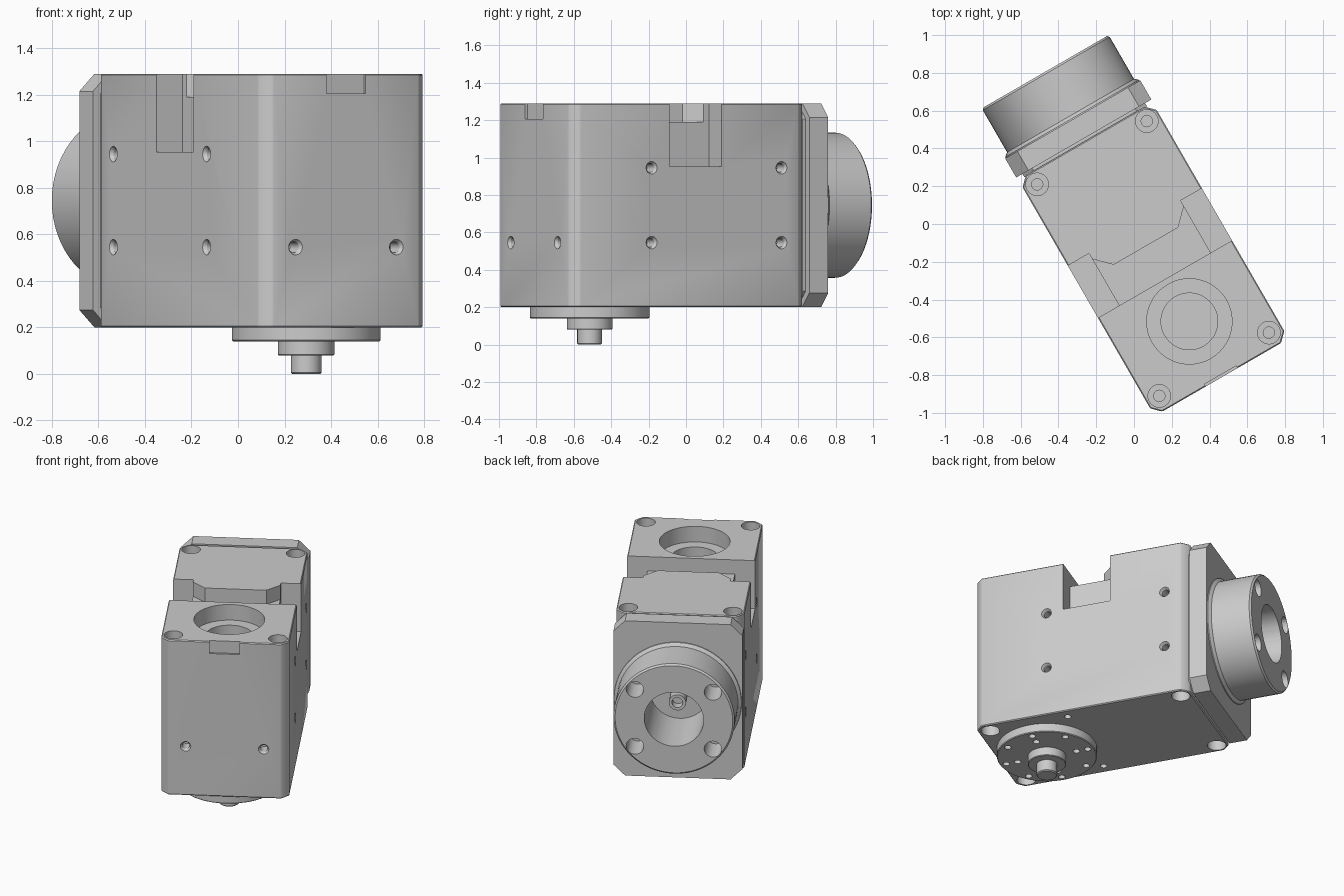
import bpy, bmesh, math
from mathutils import Vector, Matrix

if "Cube" in bpy.data.objects:
    bpy.data.objects.remove(bpy.data.objects["Cube"])

# Built in a local frame (Y = long axis), then everything is turned 30 degrees
ROT = Matrix.Rotation(math.radians(30), 4, 'Z') @ Matrix.Translation((-0.004, 0, 0))
Z0, Z1 = 0.20, 1.29           # housing bottom / top
W, V0, V1 = 0.41, -0.935, 0.51  # half width, front, back
OUT_V, HUB_Z = -0.593, 0.745  # output axis, input axis
parts = []


def finish(bm, name, keep=True):
    bmesh.ops.remove_doubles(bm, verts=bm.verts, dist=1e-5)
    bmesh.ops.recalc_face_normals(bm, faces=bm.faces)
    me = bpy.data.meshes.new(name)
    bm.to_mesh(me)
    bm.free()
    ob = bpy.data.objects.new(name, me)
    bpy.context.collection.objects.link(ob)
    if keep:
        parts.append(ob)
    else:
        ob.hide_render = True
    return ob


def lathe(bm, profile, pos, axis, seg=48):
    """Revolve (radius, height) points around axis through pos."""
    m = Matrix.Translation(pos) @ Vector(axis).to_track_quat('Z', 'Y').to_matrix().to_4x4()
    vs = [bm.verts.new(m @ Vector((r, 0, h))) for r, h in profile]
    es = [bm.edges.new(p) for p in zip(vs, vs[1:])]
    bmesh.ops.spin(bm, geom=vs + es, cent=pos, axis=Vector(axis), angle=2 * math.pi,
                   steps=seg, dvec=(0, 0, 0))


def prism(bm, pts, lo, hi, axis='Z'):
    """Extrude an outline along Z (points x,y) or Y (points x,z)."""
    place = (lambda a, b, t: (a, b, t)) if axis == 'Z' else (lambda a, b, t: (a, t, b))
    f = bm.faces.new([bm.verts.new(place(a, b, lo)) for a, b in pts])
    ext = bmesh.ops.extrude_face_region(bm, geom=[f])['geom']
    d = Vector(place(0, 0, hi - lo))
    bmesh.ops.translate(bm, vec=d, verts=[g for g in ext if isinstance(g, bmesh.types.BMVert)])


def rect(x0, x1, y0, y1, c=0):
    if c == 0:
        return [(x0, y0), (x1, y0), (x1, y1), (x0, y1)]
    return [(x0 + c, y0), (x1 - c, y0), (x1, y0 + c), (x1, y1 - c),
            (x1 - c, y1), (x0 + c, y1), (x0, y1 - c), (x0, y0 + c)]


def apply_mod(ob, kind, **props):
    md = ob.modifiers.new(kind.lower(), kind)
    for k, v in props.items():
        setattr(md, k, v)
    bpy.context.view_layer.objects.active = ob
    bpy.ops.object.modifier_apply(modifier=md.name)


def cut(bm, *targets):
    c = finish(bm, "cutter", keep=False)
    for t in targets:
        apply_mod(t, 'BOOLEAN', operation='DIFFERENCE', object=c, solver='EXACT')
    bpy.data.objects.remove(c, do_unlink=True)


def hole(r, depth):
    return [(0, 0.02), (r, 0.02), (r, -depth), (0, -depth)]


# Gearbox housing with chamfered corners
bm = bmesh.new()
prism(bm, rect(-W, W, V0, V1, 0.047), Z0, Z1)
housing = finish(bm, "housing")
apply_mod(housing, 'BEVEL', width=0.006, segments=1)

# Top saddle recess between the side slots
bm = bmesh.new()
prism(bm, [(-0.5, -0.335), (0.5, -0.335), (0.5, -0.016), (0.28, -0.016), (0.28, -0.05),
           (0.197, -0.133), (-0.197, -0.133), (-0.28, -0.05), (-0.28, -0.016), (-0.5, -0.016)],
      1.19, 1.4)
cut(bm, housing)
# Deep side slots and shallow front pocket
bm = bmesh.new()
for s in (-1, 1):
    prism(bm, rect(*sorted((s * 0.28, s * 0.5)), -0.335, -0.016), 0.953, 1.4)
prism(bm, rect(-0.097, 0.097, -1.0, V0 + 0.014), 1.205, 1.4)
cut(bm, housing)

# Housing holes: corner bolts, stepped bearing bore, threaded side holes
bm = bmesh.new()
bolt = [(0, 0.02), (0.06, 0.02), (0.06, -0.08), (0.03, -0.08), (0.03, -0.2), (0, -0.2)]
tap = [(0, 0.02), (0.034, 0.02), (0.034, 0), (0.024, -0.015), (0.024, -0.09), (0, -0.09)]
for x in (-0.335, 0.335):
    for y in (-0.855, 0.438):
        lathe(bm, bolt, (x, y, Z1), (0, 0, 1), 24)
        lathe(bm, bolt, (x, y, Z0), (0, 0, -1), 24)
    lathe(bm, hole(0.022, 0.08), (x, -0.33, Z0), (0, 0, -1), 16)
lathe(bm, [(0, 0.02), (0.226, 0.02), (0.226, -0.11), (0.15, -0.11), (0.15, -0.3), (0, -0.3)],
      (0, OUT_V, Z1), (0, 0, 1))
for s in (-1, 1):
    for y in (-0.447, 0.355):
        for z in (0.545, 0.945):
            lathe(bm, tap, (s * W, y, z), (s, 0, 0), 16)
    lathe(bm, tap, (s * 0.25, V0, 0.545), (0, -1, 0), 16)
cut(bm, housing)

# Output flange with bolt circle
bm = bmesh.new()
lathe(bm, [(0, -0.01), (0.32, -0.01), (0.32, 0.055), (0.315, 0.06), (0, 0.06)],
      (0, OUT_V, Z0), (0, 0, -1), 64)
output_flange = finish(bm, "output_flange")
bm = bmesh.new()
for i in range(8):
    a = i * math.pi / 4
    for r in ([0.276, 0.2] if i % 2 == 0 else [0.276]):
        lathe(bm, hole(0.022, 0.05), (r * math.cos(a), OUT_V + r * math.sin(a), 0.14), (0, 0, -1), 16)
cut(bm, output_flange)

# Output boss and shaft
bm = bmesh.new()
lathe(bm, [(0, -0.01), (0.122, -0.01), (0.122, 0.056), (0.118, 0.06), (0.066, 0.06),
           (0.066, 0.134), (0.06, 0.14), (0, 0.14)], (0, OUT_V, 0.14), (0, 0, -1))
finish(bm, "output_shaft")

# Neck, input adapter plate and round motor hub
bm = bmesh.new()
prism(bm, rect(-0.375, 0.375, Z0 + 0.025, Z1 - 0.025, 0.06), V1 - 0.005, 0.53, 'Y')
neck = finish(bm, "adapter_neck")
bm = bmesh.new()
prism(bm, rect(-0.413, 0.413, Z0, Z1, 0.075), 0.525, 0.642, 'Y')
plate = finish(bm, "adapter_plate")
bm = bmesh.new()
lathe(bm, [(0, 0.635), (0.41, 0.635), (0.408, 0.648), (0.398, 0.658), (0.388, 0.665),
           (0.388, 0.922), (0.377, 0.933), (0, 0.933)], (0, 0, HUB_Z), (0, 1, 0), 64)
hub = finish(bm, "motor_hub")
# Central bore
bm = bmesh.new()
lathe(bm, [(0, 0.5), (0.19, 0.5), (0.19, 1.0), (0, 1.0)], (0, 0, HUB_Z), (0, 1, 0))
cut(bm, hub, plate, neck)
# Hub bolt holes
bm = bmesh.new()
for x in (-0.25, 0.25):
    for z in (-0.2, 0.2):
        lathe(bm, hole(0.056, 0.2), (x, 0.933, HUB_Z + z), (0, 1, 0), 24)
cut(bm, hub)
# Input shaft inside the bore
bm = bmesh.new()
lathe(bm, [(0, 0.5), (0.055, 0.5), (0.055, 0.68), (0.035, 0.68), (0.035, 0.62), (0, 0.62)],
      (0, 0, HUB_Z), (0, 1, 0), 24)
finish(bm, "input_shaft")

# Turn into place and shade
for ob in parts:
    ob.data.transform(ROT)
    bpy.ops.object.select_all(action='DESELECT')
    ob.select_set(True)
    bpy.context.view_layer.objects.active = ob
    bpy.ops.object.shade_smooth_by_angle(angle=math.radians(25))
